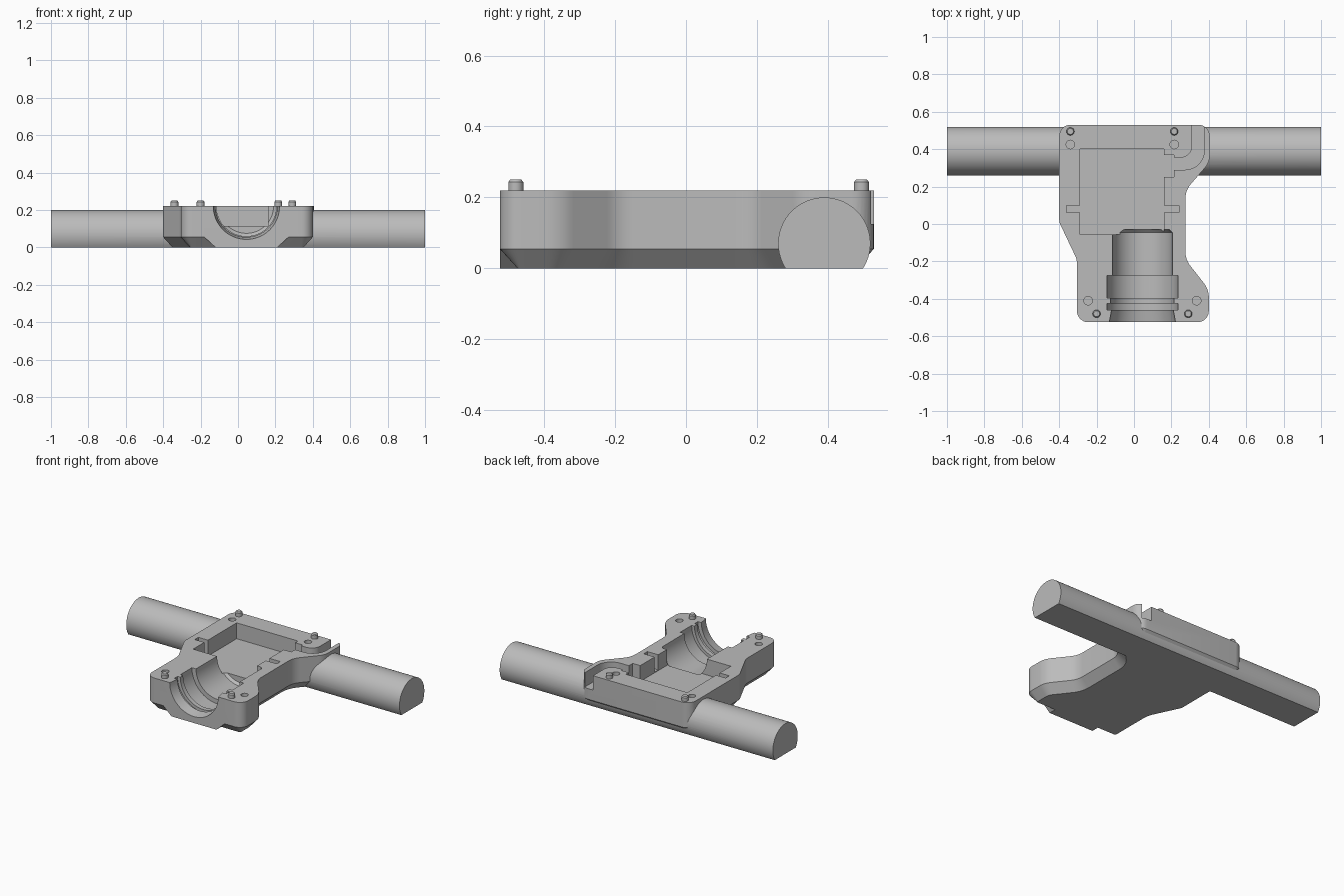
import bpy
import bmesh
import math
from mathutils import Vector, Matrix

old = bpy.data.objects.get("Cube")
if old:
    bpy.data.objects.remove(old, do_unlink=True)

grey = bpy.data.materials.new("grey_metal")
grey.use_nodes = True
grey.diffuse_color = (0.5, 0.5, 0.5, 1)
grey.node_tree.nodes["Principled BSDF"].inputs["Base Color"].default_value = (0.5, 0.5, 0.5, 1)

TOP = 0.22
BORE_X = 0.045


def loft(name, rings):
    """Solid from matching closed rings of points, capped at both ends."""
    bm = bmesh.new()
    loops = [[bm.verts.new(p) for p in ring] for ring in rings]
    n = len(loops[0])
    for a, b in zip(loops, loops[1:]):
        for i in range(n):
            j = (i + 1) % n
            bm.faces.new((a[i], a[j], b[j], b[i]))
    bm.faces.new(loops[0])
    bm.faces.new(loops[-1])
    bmesh.ops.recalc_face_normals(bm, faces=bm.faces)
    mesh = bpy.data.meshes.new(name)
    bm.to_mesh(mesh)
    bm.free()
    mesh.materials.append(grey)
    obj = bpy.data.objects.new(name, mesh)
    bpy.context.collection.objects.link(obj)
    return obj


def rounded(corners, steps=8):
    """Polygon with an arc at each (x, y, radius) corner."""
    out = []
    for i, (x, y, r) in enumerate(corners):
        p = Vector((x, y))
        u = (Vector(corners[i - 1][:2]) - p).normalized()
        v = (Vector(corners[(i + 1) % len(corners)][:2]) - p).normalized()
        if r == 0:
            out.append(p)
            continue
        half = u.angle(v) / 2
        centre = p + (u + v).normalized() * r / math.sin(half)
        start = p + u * r / math.tan(half) - centre
        turn = math.pi - 2 * half
        if u.x * v.y - u.y * v.x > 0:
            turn = -turn
        for k in range(steps + 1):
            out.append(centre + Matrix.Rotation(turn * k / steps, 2) @ start)
    return out


def inset(points, d):
    """Move a counter-clockwise outline inwards by d."""
    out = []
    for i, p in enumerate(points):
        a = (p - points[i - 1]).normalized()
        b = (points[(i + 1) % len(points)] - p).normalized()
        n = (Vector((-a.y, a.x)) + Vector((-b.y, b.x))).normalized()
        out.append(p + n * d / n.dot(Vector((-a.y, a.x))))
    return out


def level(points, z):
    return [(p[0], p[1], z) for p in points]


def box(name, x0, x1, y0, y1, z0, z1):
    base = [(x0, y0), (x1, y0), (x1, y1), (x0, y1)]
    return loft(name, [level(base, z0), level(base, z1)])


def circle(x, y, r, n=24):
    return [(x + r * math.cos(math.tau * k / n), y + r * math.sin(math.tau * k / n)) for k in range(n)]


def combine(target, tool, operation):
    mod = target.modifiers.new("shape", 'BOOLEAN')
    mod.operation = operation
    mod.solver = 'EXACT'
    mod.object = tool
    bpy.context.view_layer.objects.active = target
    bpy.ops.object.modifier_apply(modifier=mod.name)
    bpy.data.objects.remove(tool, do_unlink=True)


def smooth(obj):
    bpy.ops.object.select_all(action='DESELECT')
    obj.select_set(True)
    bpy.context.view_layer.objects.active = obj
    bpy.ops.object.shade_smooth_by_angle(angle=math.radians(25))


# Housing: waisted outline with a chamfered underside
outline = rounded([
    (-0.4, 0.53, 0.06), (-0.4, 0.01, 0.08), (-0.305, -0.19, 0.1), (-0.305, -0.525, 0.06),
    (0.4, -0.525, 0.06), (0.4, -0.35, 0.12), (0.275, -0.19, 0.12), (0.275, 0.18, 0.12),
    (0.405, 0.33, 0.1), (0.405, 0.53, 0.06)])
housing = loft("housing_with_shaft", [
    level(inset(outline, 0.05), 0), level(outline, 0.055), level(outline, TOP)])

# Solid block under the front opening
section = [(-0.18, 0.055), (-0.18, 0.1), (0.27, 0.1), (0.27, 0.055), (0.21, 0), (-0.12, 0)]
combine(housing, loft("front_block", [[(x, y, z) for x, z in section] for y in (-0.525, -0.4)]), 'UNION')

# Cross shaft with a flat underside
low = math.asin(0.07 / 0.13)
arc = [-low + (math.pi + 2 * low) * k / 48 for k in range(49)]
combine(housing, loft("shaft", [
    [(x, 0.39 + 0.13 * math.cos(a), max(0, 0.07 + 0.13 * math.sin(a))) for a in arc]
    for x in (-1, 1)]), 'UNION')

# Stepped round bore, open at the front
profile = [(-0.56, 0.184), (-0.46, 0.165), (-0.46, 0.19), (-0.425, 0.19), (-0.425, 0.17),
           (-0.395, 0.17), (-0.395, 0.19), (-0.275, 0.19), (-0.275, 0.16), (-0.045, 0.16),
           (-0.03, 0.145)]
cutters = [loft("bore", [[(x, y, z) for x, z in circle(BORE_X, TOP, r, 64)] for y, r in profile])]

# Pocket, side slots and cable channel
cutters.append(box("pocket", -0.29, 0.16, -0.055, 0.4, 0.115, 0.4))
cutters.append(box("left_slot", -0.36, -0.28, 0.062, 0.1, 0.12, 0.4))
cutters.append(box("right_slot", 0.15, 0.24, 0.062, 0.1, 0.12, 0.4))
cutters.append(box("channel_mouth", 0.15, 0.215, 0.25, 0.37, 0.12, 0.4))
channel = rounded([(0.2, 0.29, 0), (0.375, 0.29, 0.1), (0.375, 0.6, 0),
                   (0.31, 0.6, 0), (0.31, 0.355, 0.06), (0.2, 0.355, 0)])
cutters.append(loft("channel", [level(channel, 0.125), level(channel, 0.4)]))

# Pin sockets
for x, y in ((-0.34, 0.425), (0.215, 0.425), (-0.245, -0.41), (0.335, -0.41)):
    ring = circle(x, y, 0.023)
    cutters.append(loft("socket", [level(ring, 0.18), level(ring, 0.4)]))
for cutter in cutters:
    combine(housing, cutter, 'DIFFERENCE')
smooth(housing)

# Locating pins with chamfered tips
pins = {"back_right_pin": (-0.34, 0.495), "back_left_pin": (0.215, 0.495),
        "front_right_pin": (-0.2, -0.48), "front_left_pin": (0.29, -0.48)}
for name, (x, y) in pins.items():
    wide, narrow = circle(x, y, 0.021), circle(x, y, 0.016)
    smooth(loft(name, [level(wide, 0.2), level(wide, 0.243), level(narrow, 0.25)]))
